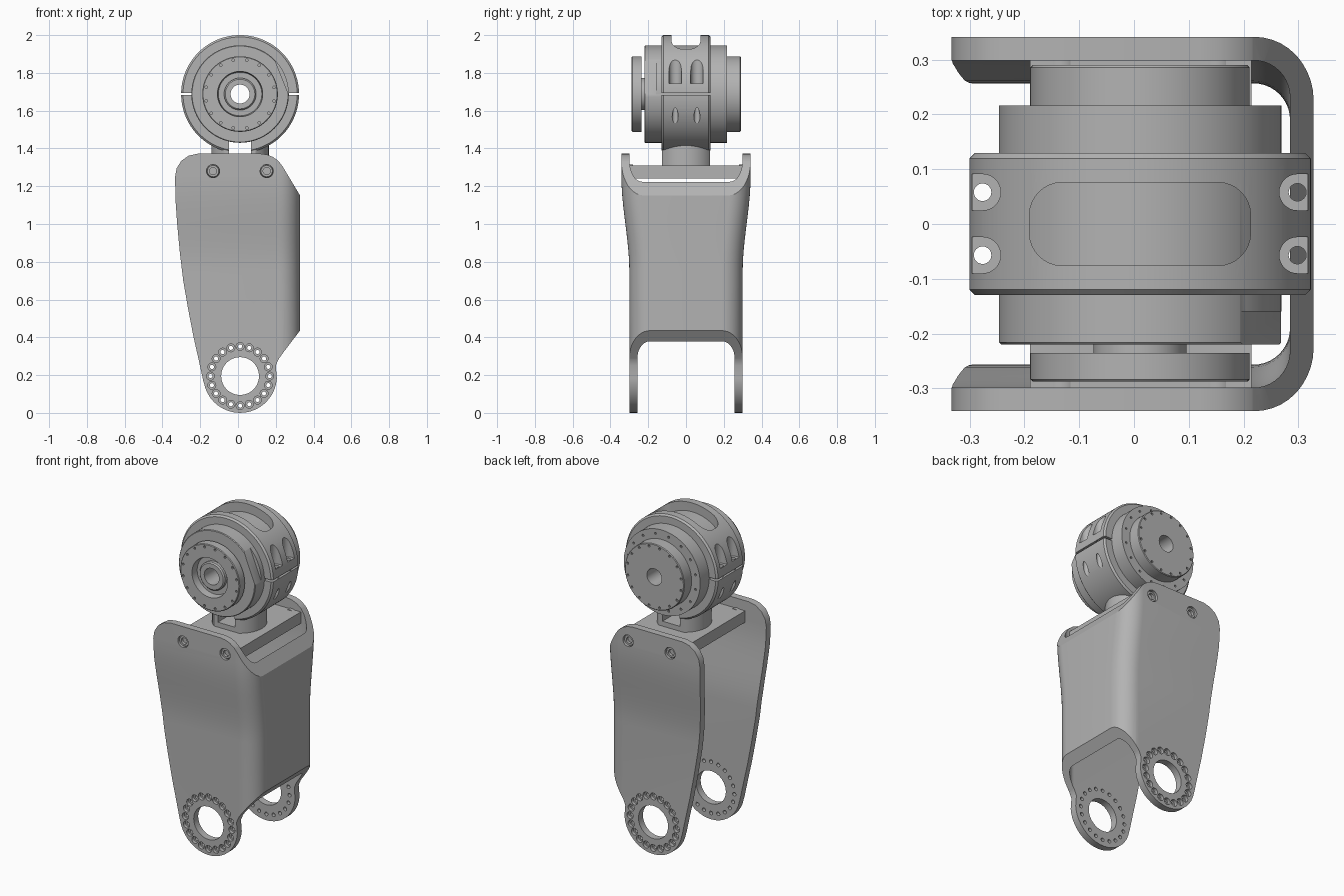
import bpy, bmesh, math
from mathutils import Matrix, Vector

if "Cube" in bpy.data.objects:
    bpy.data.objects.remove(bpy.data.objects["Cube"], do_unlink=True)

CX, HEAD_Z, PIVOT_Z = 0.011, 1.688, 0.195

metal = bpy.data.materials.new("machined grey")
metal.use_nodes = True
metal.diffuse_color = (0.45, 0.45, 0.45, 1)
metal.node_tree.nodes["Principled BSDF"].inputs["Base Color"].default_value = metal.diffuse_color


def finish(bm, name):
    bmesh.ops.recalc_face_normals(bm, faces=bm.faces)
    mesh = bpy.data.meshes.new(name)
    bm.to_mesh(mesh)
    bm.free()
    mesh.materials.append(metal)
    ob = bpy.data.objects.new(name, mesh)
    bpy.context.collection.objects.link(ob)
    return ob


def skin(bm, rings, closed=False):
    """Join equal loops of points with quads, then cap or close the ends."""
    loops = [[bm.verts.new(p) for p in ring] for ring in rings]
    pairs = list(zip(loops, loops[1:]))
    if closed:
        pairs.append((loops[-1], loops[0]))
    else:
        bm.faces.new(loops[0])
        bm.faces.new(loops[-1])
    n = len(loops[0])
    for a, b in pairs:
        for i in range(n):
            j = (i + 1) % n
            bm.faces.new((a[i], a[j], b[j], b[i]))


def circle(r, n, start=0.0, sweep=math.tau):
    return [(r * math.cos(start + sweep * i / n), r * math.sin(start + sweep * i / n)) for i in range(n)]


def revolve(bm, profile, x, z, n=24, closed=False):
    """Turn a (radius, y) profile about an axis along y."""
    skin(bm, [[(x + u, y, z + v) for u, v in circle(r, n)] for r, y in profile], closed)


def box(bm, lo, hi):
    lo, hi = Vector(lo), Vector(hi)
    bmesh.ops.create_cube(bm, size=1, matrix=Matrix.Translation((lo + hi) / 2) @ Matrix.Diagonal((*(hi - lo), 1)))


def rod_z(bm, x, y, z0, z1, r, n=24):
    skin(bm, [[(x + u, y + v, z) for u, v in circle(r, n)] for z in (z0, z1)])


def boolean(ob, bm, operation="DIFFERENCE"):
    cutter = finish(bm, "cutter")
    cutter.hide_render = True
    mod = ob.modifiers.new("cut", "BOOLEAN")
    mod.operation, mod.solver, mod.object = operation, "EXACT", cutter
    bpy.context.view_layer.objects.active = ob
    bpy.ops.object.modifier_apply(modifier=mod.name)
    bpy.data.objects.remove(cutter, do_unlink=True)


# U-shaped bracket: a channel that widens upward, trimmed by its side outline
def channel(z, wall=0.043, web=0.328, radius=0.11):
    t = min(max((z - 0.75) / 0.5, 0), 1)
    w = 0.30 + 0.042 * t * t * (3 - 2 * t)
    half = []
    for r, edge in ((radius, w), (radius - wall, w - wall)):
        arc = [math.pi / 2 * i / 10 for i in range(11)]
        half.append([(-0.5, edge)] + [(web - radius + r * math.sin(a), w - radius + r * math.cos(a)) for a in arc])
    outer, inner = half
    path = outer + [(x, -y) for x, y in reversed(outer)]
    path += [(x, -y) for x, y in inner] + list(reversed(inner))
    return [(x, y, z) for x, y in path]


bm = bmesh.new()
skin(bm, [channel(z) for z in [-0.1] + [0.75 + 0.05 * i for i in range(11)] + [1.5]])
bracket = finish(bm, "bracket")

outline = [(0.20, 0.25), (0.215, 0.285), (0.24, 0.32), (0.335, 0.445), (0.335, 1.14), (0.236, 1.305),
           (0.215, 1.333), (0.185, 1.355), (0.155, 1.367), (0.12, 1.372), (-0.215, 1.372), (-0.26, 1.362),
           (-0.3, 1.335), (-0.325, 1.295), (-0.333, 1.25), (-0.331, 1.13), (-0.322, 1.0), (-0.308, 0.85),
           (-0.29, 0.7), (-0.264, 0.55), (-0.235, 0.4), (-0.208, 0.28), (-0.184, 0.17)]
outline += [(CX + u, PIVOT_Z + v) for u, v in circle(0.195, 20, math.radians(190), math.radians(175))]
bm = bmesh.new()
skin(bm, [[(x, y, z) for x, z in outline] for y in (-0.6, 0.6)])
boolean(bracket, bm, "INTERSECT")

# Pivot bore, ring of countersunk holes and screw holes through both cheeks
SCREWS = [(x, 1.28) for x in (-0.132, 0.152)]
bm = bmesh.new()
revolve(bm, [(0.1, -0.5), (0.1, 0.5)], CX, PIVOT_Z, 48)
for u, v in circle(0.157, 20, math.pi / 2):
    revolve(bm, [(0.021, -0.5), (0.021, -0.28), (0.011, -0.28),
                 (0.011, 0.28), (0.021, 0.28), (0.021, 0.5)], CX + u, PIVOT_Z + v, 16)
for x, z in SCREWS:
    revolve(bm, [(0.035, -0.5), (0.035, 0.5)], x, z)
boolean(bracket, bm)

# Socket screws
bm = bmesh.new()
for x, z in SCREWS:
    for s in (-1, 1):
        revolve(bm, [(r, s * y) for r, y in
                     ((0.034, 0.28), (0.034, 0.327), (0.03, 0.332), (0.019, 0.332), (0.019, 0.315))], x, z)
screws = finish(bm, "mounting_screws")

# Cross plate between the cheeks
bm = bmesh.new()
box(bm, (-0.19, -0.302, 1.24), (0.215, 0.302, 1.31))
plate = finish(bm, "cross_plate")

# Split neck with two flats
bm = bmesh.new()
rod_z(bm, CX, 0, 1.3, 1.42, 0.152, 48)
neck = finish(bm, "neck")
bm = bmesh.new()
box(bm, (-0.5, -0.127, 1.2), (0.5, 0.127, 1.6))
boolean(neck, bm, "INTERSECT")
bm = bmesh.new()
box(bm, (CX - 0.058, -0.5, 1.34), (CX + 0.058, 0.5, 1.6))
boolean(neck, bm)

# Turned drum with front flange, hub, back disc and central bore
bm = bmesh.new()
revolve(bm, [(0.05, -0.27), (0.078, -0.27), (0.085, -0.263), (0.085, -0.245), (0.115, -0.245),
             (0.12, -0.288), (0.196, -0.288), (0.2, -0.284), (0.2, -0.236), (0.085, -0.236),
             (0.085, -0.22), (0.254, -0.22), (0.258, -0.216), (0.258, 0.216), (0.2, 0.216),
             (0.2, 0.286), (0.196, 0.29), (0.05, 0.29)], CX, HEAD_Z, 96, closed=True)
drum = finish(bm, "drum")
bm = bmesh.new()
for radius, y0, y1 in ((0.183, -0.4, -0.276), (0.183, 0.278, 0.4), (0.23, 0.204, 0.4)):
    for u, v in circle(radius, 16, math.pi / 16):
        revolve(bm, [(0.007, y0), (0.007, y1)], CX + u, HEAD_Z + v, 10)
boolean(drum, bm)

# Flat milled on the drum's front shoulder
bm = bmesh.new()
box(bm, (0.238, -0.4, -0.3), (0.4, -0.16, 0.3))
bmesh.ops.transform(bm, verts=bm.verts, matrix=Matrix.Translation((CX, 0, HEAD_Z)) @ Matrix.Rotation(math.radians(-22), 4, "Y"))
boolean(drum, bm)

# Clamp ring around the drum
bm = bmesh.new()
revolve(bm, [(0.256, -0.13), (0.302, -0.13), (0.312, -0.12), (0.312, 0.12), (0.302, 0.13), (0.256, 0.13)],
        CX, HEAD_Z, 128, closed=True)
ring = finish(bm, "clamp_ring")

# Seam, bottom gap, top window and bolt pockets
bm = bmesh.new()
box(bm, (-0.5, -0.5, HEAD_Z - 0.006), (0.5, 0.5, HEAD_Z + 0.006))
box(bm, (CX - 0.058, -0.5, 1.3), (CX + 0.058, 0.5, 1.5))
window = []
for k, (sx, sy) in enumerate(((1, 1), (-1, 1), (-1, -1), (1, -1))):
    for i in range(9):
        a = math.pi / 2 * (k + i / 8)
        window.append((CX + sx * 0.142 + 0.06 * math.cos(a), sy * 0.016 + 0.06 * math.sin(a)))
skin(bm, [[(x, y, z) for x, y in window] for z in (1.8, 2.1)])
BOLTS = [(s, y) for s in (-1, 1) for y in (-0.057, 0.058)]
for s, y in BOLTS:
    arch = [(-0.033 * math.sin(math.pi * i / 16), 0.033 * math.cos(math.pi * i / 16)) for i in range(17)]
    arch += [(0.1, -0.033), (0.1, 0.033)]
    skin(bm, [[(CX + s * (0.2875 + u), y + v, z) for u, v in arch] for z in (1.745, 2.05)])
boolean(ring, bm)
bm = bmesh.new()
for s, y in BOLTS:
    rod_z(bm, CX + s * 0.2875, y, 1.4, 1.9, 0.016)
boolean(ring, bm)

# Smooth the curved faces and keep the edges crisp
bpy.ops.object.select_all(action="DESELECT")
for ob in (bracket, screws, plate, neck, drum, ring):
    ob.select_set(True)
bpy.context.view_layer.objects.active = bracket
bpy.ops.object.shade_smooth_by_angle(angle=math.radians(30))
